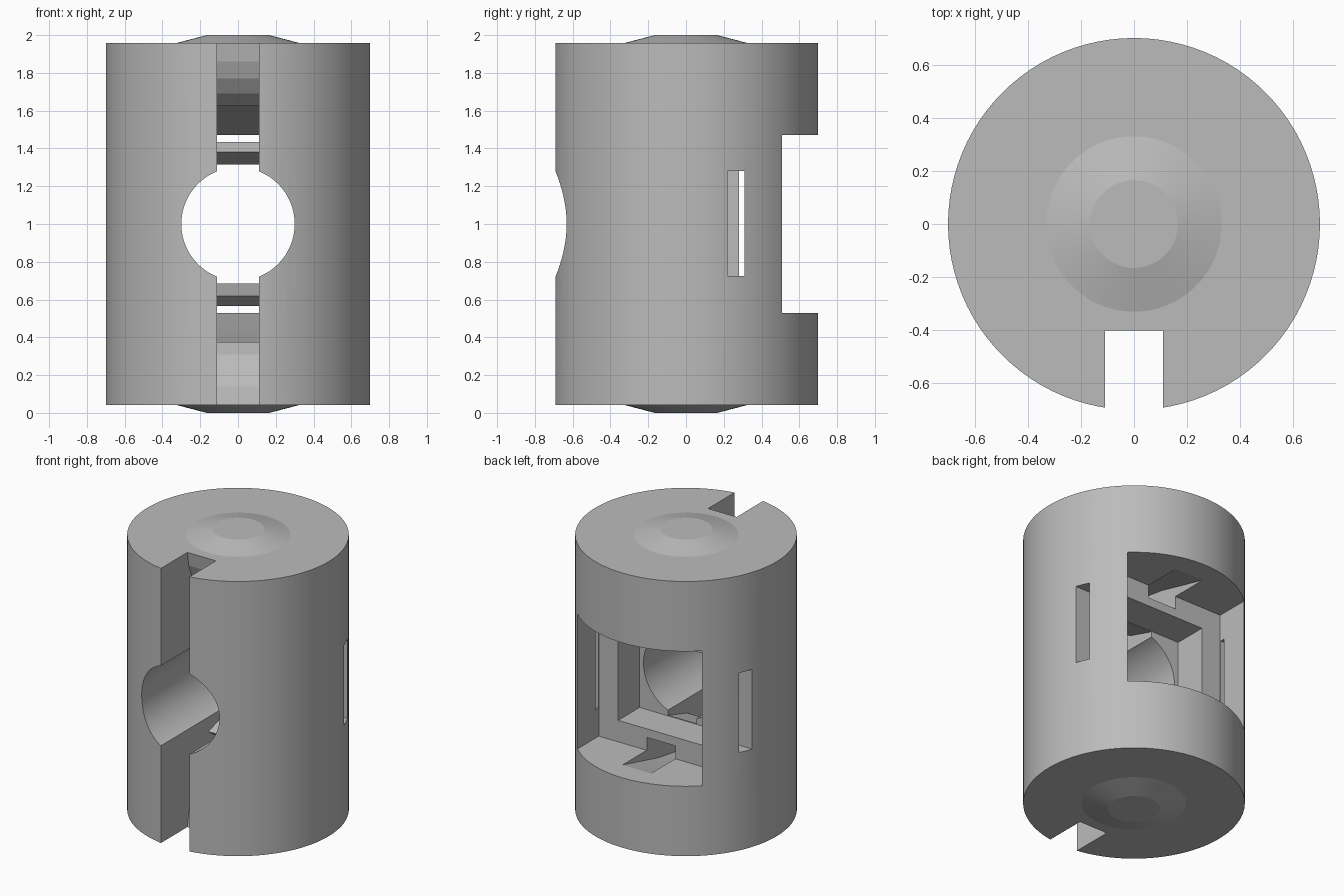
import bpy, bmesh, math

if "Cube" in bpy.data.objects:
    bpy.data.objects.remove(bpy.data.objects["Cube"])

grey = bpy.data.materials.new("light_grey")
grey.diffuse_color = (0.5, 0.5, 0.5, 1)
grey.use_nodes = True
grey.node_tree.nodes["Principled BSDF"].inputs["Base Color"].default_value = grey.diffuse_color


def make(name, bm):
    bmesh.ops.recalc_face_normals(bm, faces=bm.faces)
    me = bpy.data.meshes.new(name)
    bm.to_mesh(me)
    bm.free()
    me.materials.append(grey)
    ob = bpy.data.objects.new(name, me)
    bpy.context.collection.objects.link(ob)
    return ob


def extrude(name, pts, vec):
    """Closed polygon extruded along vec."""
    bm = bmesh.new()
    f = bm.faces.new([bm.verts.new(p) for p in pts])
    r = bmesh.ops.extrude_face_region(bm, geom=[f])
    bmesh.ops.translate(bm, vec=vec,
                        verts=[v for v in r["geom"] if isinstance(v, bmesh.types.BMVert)])
    return make(name, bm)


def box(name, x0, x1, y0, y1, z0, z1):
    return extrude(name, [(x0, y0, z0), (x1, y0, z0), (x1, y1, z0), (x0, y1, z0)],
                   (0, 0, z1 - z0))


# Round body with shallow conical bosses on both ends
N = 96
bm = bmesh.new()
rings = []
for r, z in [(0.165, 0), (0.33, 0.043), (0.7, 0.043), (0.7, 1.957), (0.33, 1.957), (0.165, 2)]:
    rings.append([bm.verts.new((r * math.cos(2 * math.pi * i / N),
                                r * math.sin(2 * math.pi * i / N), z)) for i in range(N)])
for a, b in zip(rings, rings[1:]):
    for i in range(N):
        j = (i + 1) % N
        bm.faces.new((a[i], a[j], b[j], b[i]))
bm.faces.new(rings[0])
bm.faces.new(rings[-1])
body = make("housing_body", bm)

cutters = []
# Round bore from the front into the rear cavity
cutters.append(extrude("bore_cutter",
                       [(0.3 * math.cos(2 * math.pi * i / N), -1,
                         1 + 0.3 * math.sin(2 * math.pi * i / N)) for i in range(N)],
                       (0, 1.2, 0)))
# Rear window and the square pocket in front of it
cutters.append(box("window_cutter", -0.48, 0.48, 0.275, 1, 0.53, 1.47))
cutters.append(box("pocket_cutter", -0.33, 0.33, 0.04, 0.4, 0.68, 1.32))
# Side slits: wide at the skin, narrow where they meet the cavity
for s in (-1, 1):
    x0, x1 = sorted((s * 0.54, s))
    cutters.append(box("slit_cutter", x0, x1, 0.22, 0.31, 0.725, 1.28))
    x0, x1 = sorted((s * 0.4, s * 0.6))
    cutters.append(box("slit_link_cutter", x0, x1, 0.28, 0.31, 0.725, 1.28))
# Curved channels running from the front slot to the rear cavity
channel = [(-0.9, -0.1), (-0.4, -0.1), (-0.4, 0.043), (-0.385, 0.14), (-0.35, 0.23),
           (-0.29, 0.31), (-0.2, 0.375), (0.15, 0.43), (0.55, 0.532), (0.32, 0.62),
           (0.26, 0.62), (-0.09, 0.565), (-0.17, 0.62), (0.06, 0.69), (0.06, 0.85),
           (-0.9, 0.85)]
for flip in (False, True):
    cutters.append(extrude("channel_cutter",
                           [(-0.11, y, 2 - z if flip else z) for y, z in channel],
                           (0.22, 0, 0)))

bpy.context.view_layer.objects.active = body
body.select_set(True)
for c in cutters:
    c.hide_render = True
    m = body.modifiers.new("cut", "BOOLEAN")
    m.operation = "DIFFERENCE"
    m.solver = "EXACT"
    m.object = c
    bpy.ops.object.modifier_apply(modifier=m.name)
    bpy.data.objects.remove(c)

body.data.materials.clear()
body.data.materials.append(grey)
for p in body.data.polygons:
    p.material_index = 0
bpy.ops.object.shade_smooth_by_angle(angle=math.radians(10))
